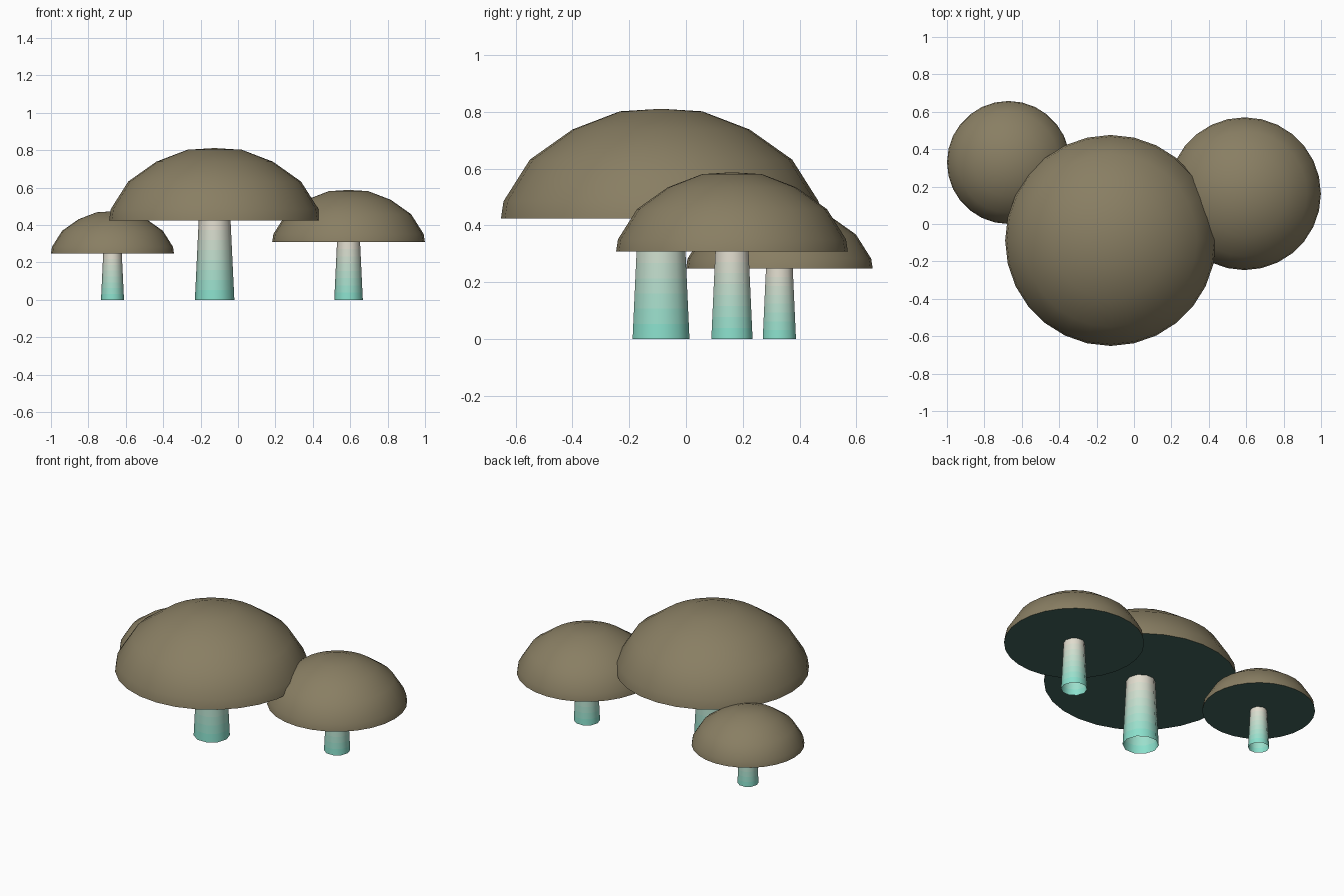
import bpy, bmesh
from math import cos, sin, tau, radians

if "Cube" in bpy.data.objects:
    bpy.data.objects.remove(bpy.data.objects["Cube"])

def material(name, rgb):
    m = bpy.data.materials.new(name)
    m.diffuse_color = (*rgb, 1)
    m.use_nodes = True
    m.node_tree.nodes["Principled BSDF"].inputs["Base Color"].default_value = m.diffuse_color
    return m

CAP = material("cap_brown", (0.25, 0.21, 0.125))
UNDER = material("underside_teal", (0.055, 0.135, 0.11))
BANDS = 8
LOW, HIGH = (0.22, 0.74, 0.60), (0.79, 0.72, 0.62)
STEM = [material(f"stem_band_{i}", [a + (b - a) * (i + 0.5) / BANDS for a, b in zip(LOW, HIGH)])
        for i in range(BANDS)]

def lathe(name, profile, sides, mats, band_mat, location, scale, cap_bottom=None):
    """Spin an (r, z) profile; a radius of 0 makes a pole."""
    bm = bmesh.new()
    rings = []
    for r, z in profile:
        n = sides if r > 0 else 1
        rings.append([bm.verts.new((r * cos(tau * i / sides), r * sin(tau * i / sides), z))
                      for i in range(n)])
    for k, (a, b) in enumerate(zip(rings, rings[1:])):
        for i in range(sides):
            j = (i + 1) % sides
            f = bm.faces.new((a[i], a[j], b[0]) if len(b) == 1 else (a[i], a[j], b[j], b[i]))
            f.material_index = band_mat(k)
    if cap_bottom is not None:
        bm.faces.new(rings[0][::-1]).material_index = cap_bottom
    me = bpy.data.meshes.new(name)
    bm.to_mesh(me)
    bm.free()
    for m in mats:
        me.materials.append(m)
    ob = bpy.data.objects.new(name, me)
    bpy.context.collection.objects.link(ob)
    ob.location, ob.scale = location, (scale,) * 3
    bpy.ops.object.select_all(action='DESELECT')
    ob.select_set(True)
    bpy.context.view_layer.objects.active = ob
    bpy.ops.object.shade_smooth_by_angle(angle=radians(50))
    return ob

# Profiles of the large mushroom; the others are scaled copies
cap_profile = [(0.564, 0.425), (0.555, 0.485), (0.462, 0.632),
               (0.312, 0.738), (0.145, 0.802), (0, 0.811)]
stem_profile = [(0.1055 - 0.0205 * i / BANDS, 0.427 * i / BANDS) for i in range(BANDS + 1)]

for label, x, y, s in [("large", -0.125, -0.088, 1.0),
                       ("medium", 0.591, 0.162, 0.724),
                       ("small", -0.671, 0.329, 0.583)]:
    # Faceted dome with a flat dark underside
    lathe(f"{label}_cap", cap_profile, 28, [CAP, UNDER], lambda k: 0, (x, y, 0), s, cap_bottom=1)
    # Tapered ten-sided stem, open below, fading from teal to cream
    lathe(f"{label}_stem", stem_profile, 10, STEM, lambda k: k, (x, y, 0), s)
